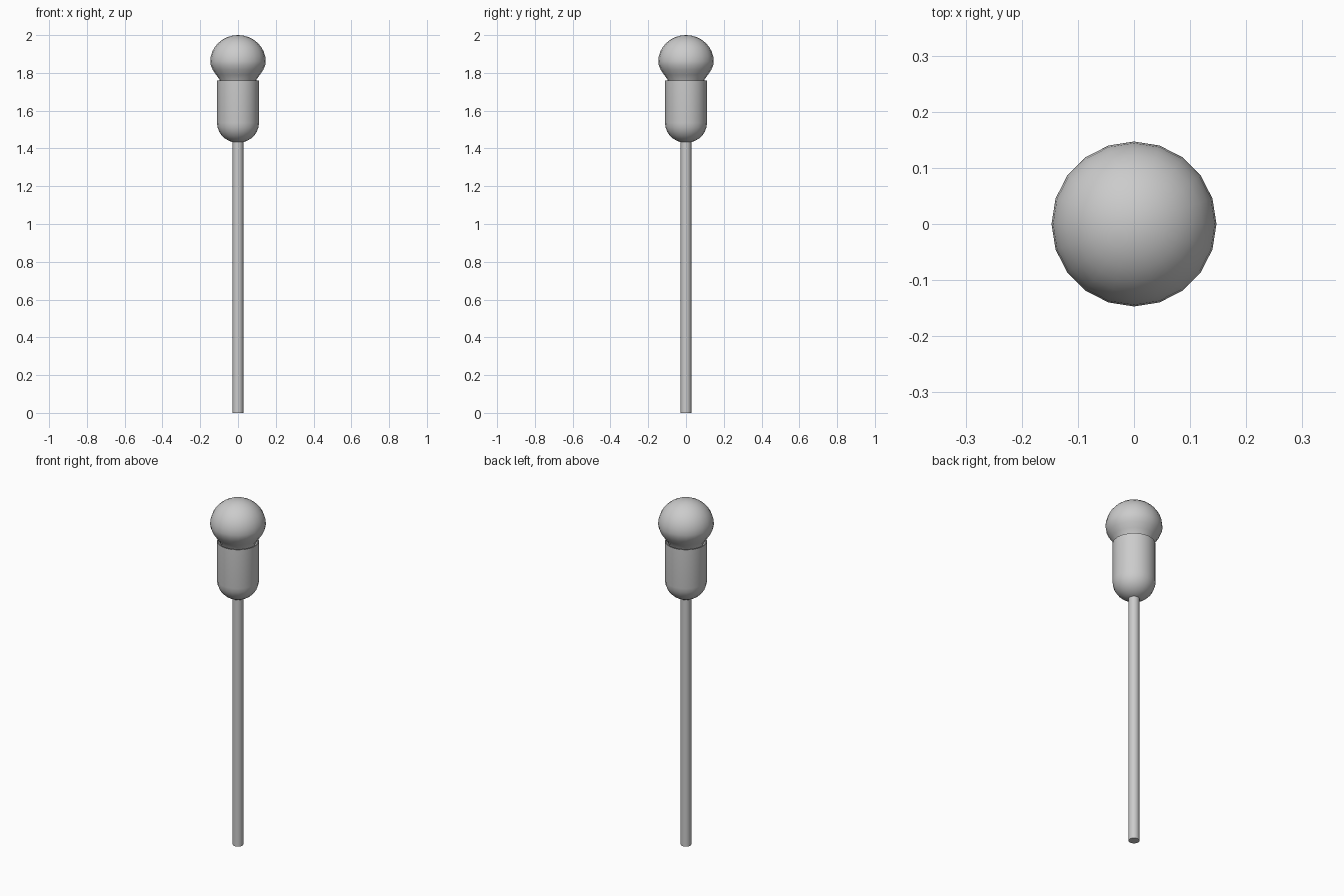
import bpy, bmesh
from math import sin, cos, pi, radians

if "Cube" in bpy.data.objects:
    bpy.data.objects.remove(bpy.data.objects["Cube"])


def lathe(name, profile, sides=20):
    """Revolve (radius, height) points around z; radius 0 makes a pole."""
    bm = bmesh.new()
    rings = []
    for r, z in profile:
        n = 1 if r == 0 else sides
        rings.append([bm.verts.new((r * cos(2 * pi * i / sides),
                                    r * sin(2 * pi * i / sides), z)) for i in range(n)])
    for a, b in zip(rings, rings[1:]):
        for i in range(sides):
            j = (i + 1) % sides
            quad = [a[i % len(a)], a[j % len(a)], b[j % len(b)], b[i % len(b)]]
            bm.faces.new(list(dict.fromkeys(quad)))
    bmesh.ops.recalc_face_normals(bm, faces=bm.faces)
    mesh = bpy.data.meshes.new(name)
    bm.to_mesh(mesh)
    bm.free()
    obj = bpy.data.objects.new(name, mesh)
    bpy.context.collection.objects.link(obj)
    bpy.ops.object.select_all(action='DESELECT')
    obj.select_set(True)
    bpy.context.view_layer.objects.active = obj
    bpy.ops.object.shade_smooth_by_angle(angle=radians(40))
    return obj


def arc(r, h, z, a0, a1, steps):
    """Quarter-ellipse profile points between two angles in degrees."""
    out = []
    for i in range(steps + 1):
        a = a0 + (a1 - a0) * i / steps
        out.append((0 if abs(a) == 90 else r * cos(radians(a)), z + h * sin(radians(a))))
    return out


# Straight pole
lathe("pole", [(0, 0), (0.028, 0), (0.028, 1.45), (0, 1.45)])

# Round-bottomed socket, open at the top with a thin wall
socket = arc(0.111, 0.105, 1.535, -90, 0, 7)
socket += [(0.111, 1.76), (0.106, 1.76), (0.106, 1.68), (0, 1.68)]
lathe("lamp_socket", socket)

# Bulb with domed top and a neck running down into the socket
neck = [(0, 1.68), (0.08, 1.68), (0.084, 1.72), (0.098, 1.765),
        (0.116, 1.79), (0.134, 1.817), (0.144, 1.84)]
lathe("bulb", neck + arc(0.147, 0.14, 1.86, 0, 90, 8))
